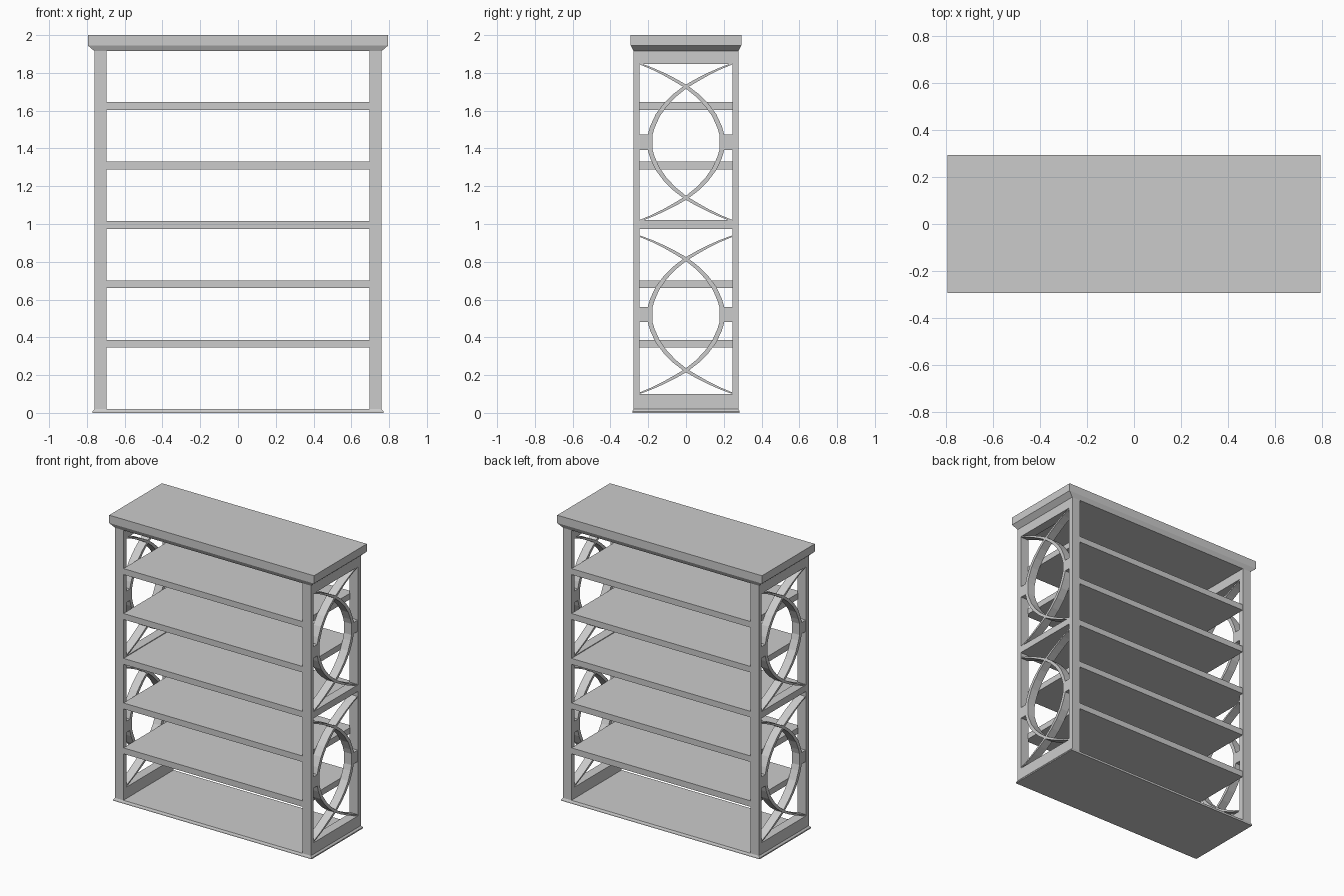
import bpy, bmesh
from mathutils import Vector

if "Cube" in bpy.data.objects:
    bpy.data.objects.remove(bpy.data.objects["Cube"])


def make(name, bm):
    bmesh.ops.recalc_face_normals(bm, faces=bm.faces)
    me = bpy.data.meshes.new(name)
    bm.to_mesh(me)
    bm.free()
    ob = bpy.data.objects.new(name, me)
    bpy.context.collection.objects.link(ob)
    return ob


def box(name, x0, x1, y0, y1, z0, z1):
    bm = bmesh.new()
    bmesh.ops.create_cube(bm, size=1)
    for v in bm.verts:
        v.co = ((x0 + x1) / 2 + v.co.x * (x1 - x0),
                (y0 + y1) / 2 + v.co.y * (y1 - y0),
                (z0 + z1) / 2 + v.co.z * (z1 - z0))
    return make(name, bm)


def stacked(name, levels):
    # Solid through centred rectangles (half x, half y, z)
    bm = bmesh.new()
    rings = [[bm.verts.new((sx * hx, sy * hy, z))
              for sx, sy in ((-1, -1), (1, -1), (1, 1), (-1, 1))]
             for hx, hy, z in levels]
    bm.faces.new(rings[0])
    bm.faces.new(rings[-1])
    for a, b in zip(rings, rings[1:]):
        for i in range(4):
            j = (i + 1) % 4
            bm.faces.new((a[i], a[j], b[j], b[i]))
    return make(name, bm)


def strip(name, path, x0, x1, sx, sy, zc):
    # Thin bar along a (y, z, thickness) path, as deep as x0..x1
    bm = bmesh.new()
    pts = [Vector((y, z)) for y, z, t in path]
    rings = []
    for i, p in enumerate(pts):
        d = (pts[min(i + 1, len(pts) - 1)] - pts[max(i - 1, 0)]).normalized()
        n = Vector((-d.y, d.x)) * path[i][2] / 2
        rings.append([bm.verts.new((sx * x, sy * q.x, zc + q.y))
                      for x, q in ((x0, p + n), (x1, p + n), (x1, p - n), (x0, p - n))])
    bm.faces.new(rings[0])
    bm.faces.new(rings[-1])
    for a, b in zip(rings, rings[1:]):
        for i in range(4):
            j = (i + 1) % 4
            bm.faces.new((a[i], a[j], b[j], b[i]))
    return make(name, bm)


# Cornice and base plate
stacked("top_cornice", [(0.76, 0.278, 1.915), (0.795, 0.293, 1.945), (0.795, 0.293, 2.0)])
stacked("base_plate", [(0.77, 0.284, 0), (0.77, 0.284, 0.008), (0.76, 0.278, 0.02)])

# Shelves
for i, z in enumerate((0.345, 0.66, 0.973, 1.288, 1.603)):
    box(f"shelf_{i + 1}", -0.697, 0.697, -0.276, 0.276, z, z + 0.042)

# Half of one side arch: y, z offset, thickness
half = [(-0.243, 0.415, 0.008), (-0.18, 0.39, 0.010), (-0.12, 0.362, 0.013),
        (-0.06, 0.33, 0.016), (0.0, 0.295, 0.018), (0.06, 0.248, 0.020),
        (0.11, 0.197, 0.022), (0.15, 0.142, 0.024), (0.178, 0.08, 0.025),
        (0.196, 0.04, 0.025)]
half[-1] = (0.19, 0.04, 0.025)
arch = half + [(y, -z, t) for y, z, t in reversed(half)]

# Side frames
for sx, side in ((-1, "left"), (1, "right")):
    def side_box(name, y0, y1, z0, z1, xi=0.695, xo=0.76):
        a, b = sorted((sx * xi, sx * xo))
        return box(f"{side}_{name}", a, b, y0, y1, z0, z1)

    side_box("bottom_rail", -0.25, 0.25, 0.015, 0.10)
    side_box("middle_rail", -0.25, 0.25, 0.973, 1.02)
    side_box("top_rail", -0.25, 0.25, 1.848, 1.92)
    for sy, end in ((-1, "front"), (1, "back")):
        a, b = sorted((sy * 0.246, sy * 0.278))
        side_box(f"{end}_post", a, b, 0.015, 1.92)
        # Crossing arches and the tabs that join them to the posts
        for zc, row in ((0.52, "lower"), (1.433, "upper")):
            strip(f"{side}_{row}_{end}_arch", arch, 0.698, 0.757, sx, sy, zc)
            a, b = sorted((sy * 0.19, sy * 0.25))
            side_box(f"{row}_{end}_tab", a, b, zc - 0.04, zc + 0.04, 0.698, 0.757)
